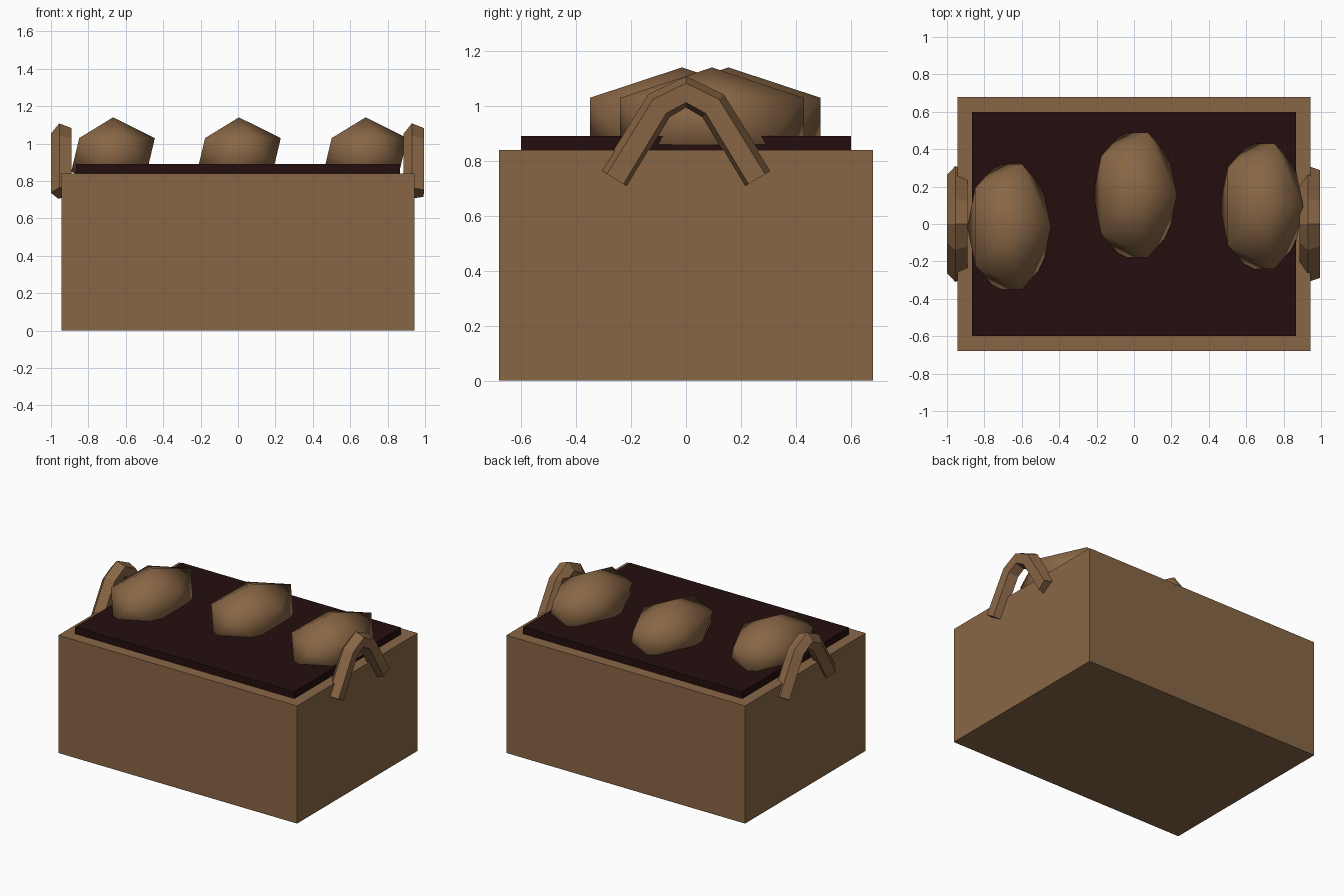
import bpy, bmesh, math
from mathutils import Vector

if "Cube" in bpy.data.objects:
    bpy.data.objects.remove(bpy.data.objects["Cube"])


def material(name, rgb):
    m = bpy.data.materials.new(name)
    m.diffuse_color = (*rgb, 1)
    m.use_nodes = True
    m.node_tree.nodes["Principled BSDF"].inputs["Base Color"].default_value = m.diffuse_color
    return m


BROWN = material("wood_brown", (0.250, 0.134, 0.060))
DARK = material("dark_soil", (0.0185, 0.0045, 0.0045))


def add_object(name, bm, mat):
    bmesh.ops.recalc_face_normals(bm, faces=bm.faces)
    mesh = bpy.data.meshes.new(name)
    bm.to_mesh(mesh)
    bm.free()
    mesh.materials.append(mat)
    ob = bpy.data.objects.new(name, mesh)
    bpy.context.collection.objects.link(ob)
    return ob


def box(name, sx, sy, z0, z1, mat):
    bm = bmesh.new()
    bmesh.ops.create_cube(bm, size=1)
    bmesh.ops.scale(bm, vec=(sx, sy, z1 - z0), verts=bm.verts)
    bmesh.ops.translate(bm, vec=(0, 0, (z0 + z1) / 2), verts=bm.verts)
    return add_object(name, bm, mat)


def lump(name, x, y):
    # smooth-shaded stretched icosahedron
    bm = bmesh.new()
    bmesh.ops.create_icosphere(bm, subdivisions=1, radius=1)
    bmesh.ops.scale(bm, vec=(0.25, 0.394, 0.2), verts=bm.verts)
    bmesh.ops.translate(bm, vec=(x, y, 0.94), verts=bm.verts)
    for f in bm.faces:
        f.smooth = True
    return add_object(name, bm, BROWN)


def handle(name, x):
    # five-sided tube swept along an arched path in the y-z plane
    path = [Vector(p) for p in ((0, -0.26, 0.735), (0, -0.098, 1.0), (0, 0, 1.05),
                                (0, 0.098, 1.0), (0, 0.26, 0.735))]
    bm = bmesh.new()
    rings = []
    for i, p in enumerate(path):
        a = (p - path[max(i - 1, 0)]).normalized()
        b = (path[min(i + 1, len(path) - 1)] - p).normalized()
        t = (a + b).normalized()
        out = Vector((0, -t.z, t.y))
        ring = []
        for k in range(5):
            ang = math.radians(105 + 72 * k)
            q = p + Vector((x + 0.06 * math.cos(ang), 0, 0)) + out * 0.06 * math.sin(ang)
            ring.append(bm.verts.new(q))
        rings.append(ring)
    for r0, r1 in zip(rings, rings[1:]):
        for k in range(5):
            j = (k + 1) % 5
            bm.faces.new((r0[k], r0[j], r1[j], r1[k]))
    bm.faces.new(rings[0])
    bm.faces.new(rings[-1])
    return add_object(name, bm, BROWN)


# crate and its dark filling
box("crate", 1.885, 1.36, 0, 0.84, BROWN)
box("filling", 1.73, 1.2, 0.80, 0.89, DARK)

# three rounded lumps on top
for i, (x, y) in enumerate(((-0.668, -0.015), (0.005, 0.155), (0.682, 0.095))):
    lump(f"lump_{i + 1}", x, y)

# end handles
handle("left_handle", -0.94)
handle("right_handle", 0.945)
